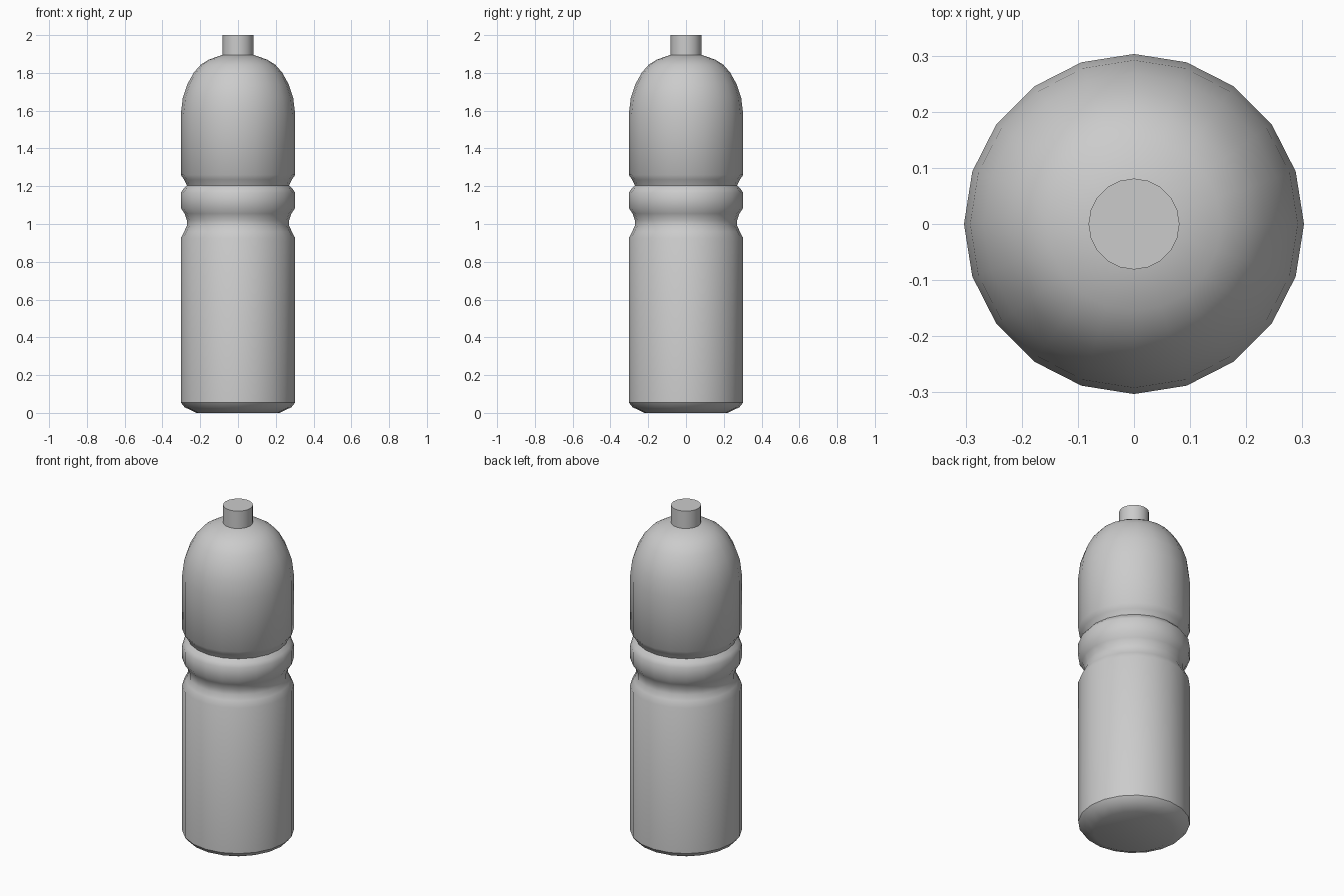
import bpy, bmesh, math

if "Cube" in bpy.data.objects:
    bpy.data.objects.remove(bpy.data.objects["Cube"])

SIDES = 20


def lathe(name, profile, angle):
    """Revolve (radius, z) points around z and cap both ends."""
    bm = bmesh.new()
    rings = []
    for r, z in profile:
        rings.append([bm.verts.new((r * math.cos(2 * math.pi * i / SIDES),
                                    r * math.sin(2 * math.pi * i / SIDES), z))
                      for i in range(SIDES)])
    for a, b in zip(rings, rings[1:]):
        for i in range(SIDES):
            j = (i + 1) % SIDES
            bm.faces.new((a[i], a[j], b[j], b[i]))
    bm.faces.new(rings[0][::-1])
    bm.faces.new(rings[-1])
    mesh = bpy.data.meshes.new(name)
    bm.to_mesh(mesh)
    bm.free()
    obj = bpy.data.objects.new(name, mesh)
    bpy.context.collection.objects.link(obj)
    bpy.ops.object.select_all(action='DESELECT')
    obj.select_set(True)
    bpy.context.view_layer.objects.active = obj
    bpy.ops.object.shade_smooth_by_angle(angle=math.radians(angle))
    return obj


# Bottle body: chamfered base, two grip grooves, domed shoulder
lathe("bottle_body", [
    (0.22, 0.0), (0.283, 0.03), (0.303, 0.055),
    (0.303, 0.925), (0.285, 0.96), (0.271, 0.99), (0.271, 1.02),
    (0.283, 1.055), (0.303, 1.085),
    (0.303, 1.165), (0.29, 1.185), (0.271, 1.205), (0.285, 1.235),
    (0.303, 1.26), (0.303, 1.58), (0.292, 1.67), (0.268, 1.74),
    (0.235, 1.80), (0.198, 1.843), (0.155, 1.87), (0.081, 1.896),
], 38)

# Screw cap
lathe("cap", [(0.081, 1.89), (0.081, 2.0)], 38)
